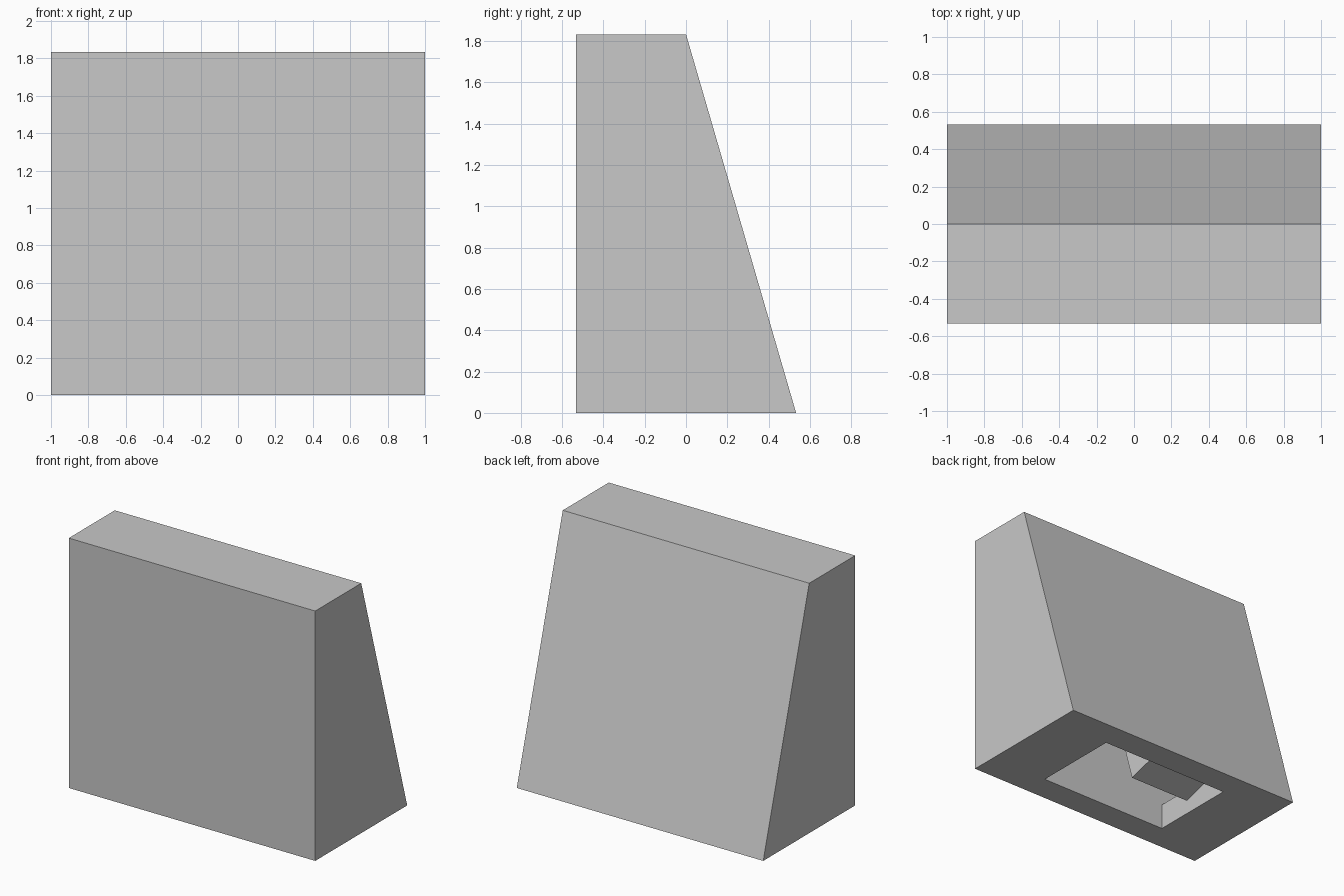
import bpy
import bmesh
import math

cube = bpy.data.objects.get("Cube")
if cube:
    bpy.data.objects.remove(cube, do_unlink=True)

DEPTH = 0.533    # half depth of the body
HEIGHT = 1.833
WALL = 0.2
LEAN = DEPTH / HEIGHT    # the back moves forward this much per unit of height

grey = bpy.data.materials.new("light_grey")
grey.use_nodes = True
colour = (0.58, 0.58, 0.58, 1)
grey.diffuse_color = colour
grey.node_tree.nodes["Principled BSDF"].inputs["Base Color"].default_value = colour


def prism(name, profile, x0, x1):
    """Extrude a (y, z) profile from x0 to x1."""
    bm = bmesh.new()
    face = bm.faces.new([bm.verts.new((x0, y, z)) for y, z in profile])
    grown = bmesh.ops.extrude_face_region(bm, geom=[face])
    moved = [v for v in grown["geom"] if isinstance(v, bmesh.types.BMVert)]
    bmesh.ops.translate(bm, verts=moved, vec=(x1 - x0, 0, 0))
    bmesh.ops.recalc_face_normals(bm, faces=bm.faces)
    mesh = bpy.data.meshes.new(name)
    bm.to_mesh(mesh)
    bm.free()
    mesh.materials.append(grey)
    obj = bpy.data.objects.new(name, mesh)
    bpy.context.collection.objects.link(obj)
    return obj


def cut(target, cutter):
    mod = target.modifiers.new("cut", "BOOLEAN")
    mod.operation = "DIFFERENCE"
    mod.solver = "EXACT"
    mod.object = cutter
    bpy.context.view_layer.objects.active = target
    bpy.ops.object.modifier_apply(modifier=mod.name)
    bpy.data.objects.remove(cutter, do_unlink=True)


# Wedge body: upright front, sloping back
body = prism("wedge_body", [(-DEPTH, 0), (DEPTH, 0), (0, HEIGHT), (-DEPTH, HEIGHT)], -1, 1)

# Opening in the base
inner = DEPTH - WALL
cut(body, prism("base_opening", [(-inner, -0.1), (inner, -0.1), (inner, WALL), (-inner, WALL)],
                -DEPTH, DEPTH))

# Hollow inside, with walls of even thickness
inner_back = DEPTH - WALL * math.hypot(1, LEAN)
top = HEIGHT - WALL
cut(body, prism("hollow", [(-inner, WALL - 0.01), (inner_back - LEAN * (WALL - 0.01), WALL - 0.01),
                           (inner_back - LEAN * top, top), (-inner, top)], WALL - 1, 1 - WALL))

# Block fixed to the inside of the sloping back
tilt = math.atan(LEAN)


def on_slope(out, along):
    """Point measured square to the back and up along it."""
    return (out * math.cos(tilt) - along * math.sin(tilt),
            out * math.sin(tilt) + along * math.cos(tilt))


reach = inner_back * math.cos(tilt) + 0.01
prism("inner_block", [on_slope(0, 0.075), on_slope(reach, 0.075),
                      on_slope(reach, 0.7), on_slope(0, 0.7)], -0.5, 0)
